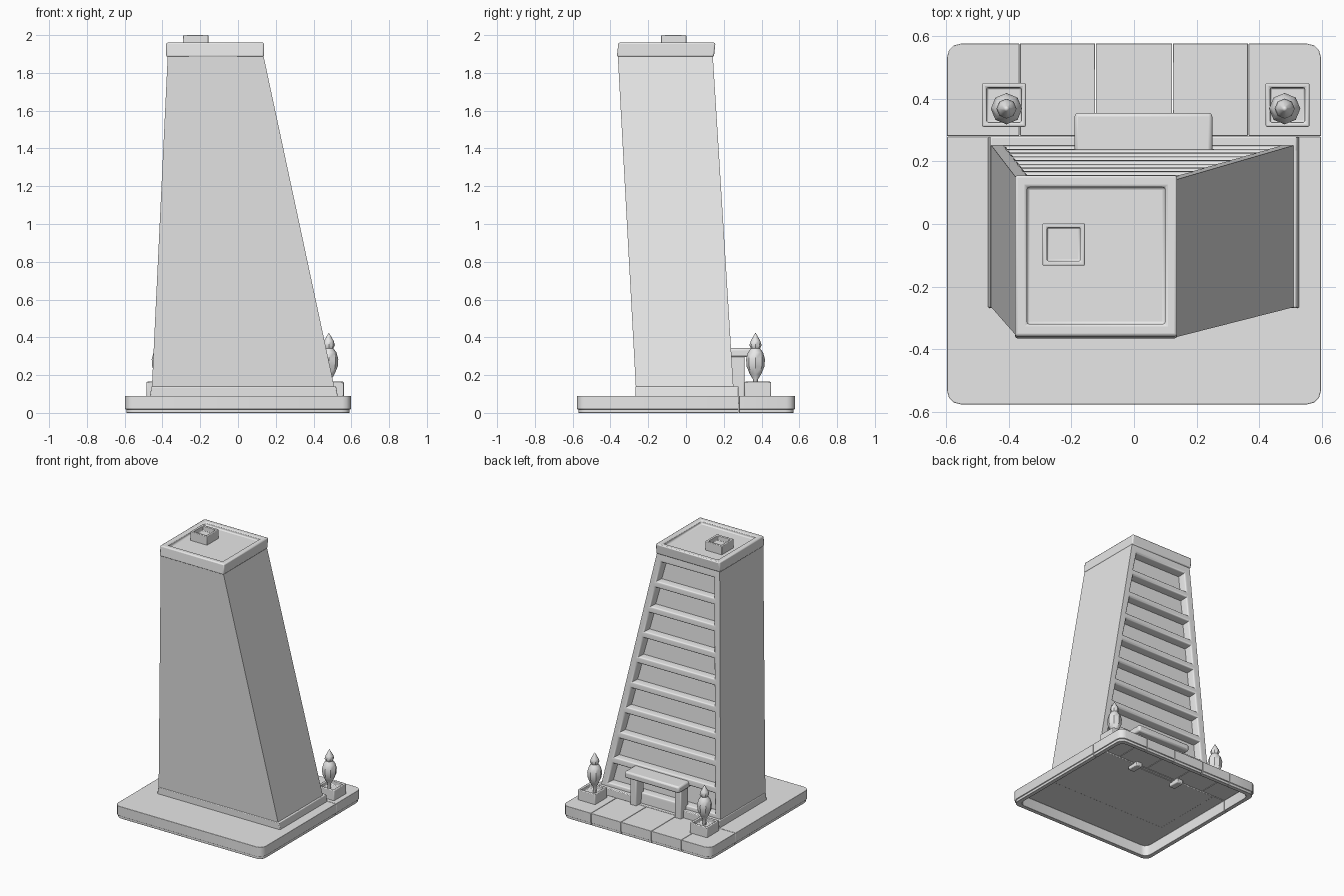
import bpy, bmesh, math
from mathutils import Vector

if "Cube" in bpy.data.objects:
    bpy.data.objects.remove(bpy.data.objects["Cube"])

stone = bpy.data.materials.new("plain_grey")
stone.use_nodes = True
GREY = (0.8, 0.8, 0.8, 1)
stone.diffuse_color = GREY
stone.node_tree.nodes["Principled BSDF"].inputs["Base Color"].default_value = GREY


def finish(name, bm, bevel=0.0):
    bmesh.ops.recalc_face_normals(bm, faces=bm.faces)
    mesh = bpy.data.meshes.new(name)
    bm.to_mesh(mesh)
    bm.free()
    mesh.materials.append(stone)
    ob = bpy.data.objects.new(name, mesh)
    bpy.context.collection.objects.link(ob)
    if bevel:
        mod = ob.modifiers.new("bevel", 'BEVEL')
        mod.width, mod.segments = bevel, 2
        mod.limit_method, mod.angle_limit = 'ANGLE', math.radians(40)
    bpy.ops.object.select_all(action='DESELECT')
    ob.select_set(True)
    bpy.context.view_layer.objects.active = ob
    bpy.ops.object.shade_smooth_by_angle(angle=math.radians(40))


def add_box(bm, x0, x1, y0, y1, z0, z1):
    for v in bmesh.ops.create_cube(bm, size=1)["verts"]:
        v.co = Vector((x0 if v.co.x < 0 else x1, y0 if v.co.y < 0 else y1,
                       z0 if v.co.z < 0 else z1))


def box(name, *dims, bevel=0.0):
    bm = bmesh.new()
    add_box(bm, *dims)
    finish(name, bm, bevel)


def tray(name, x0, x1, y0, y1, z0, z1, rim, depth, bevel, flare=0.0):
    """Block with a sunken top."""
    bm = bmesh.new()
    add_box(bm, x0, x1, y0, y1, z0, z1)
    for v in bm.verts:
        if v.co.z > (z0 + z1) / 2:
            v.co.y += flare
    top = max(bm.faces, key=lambda f: f.calc_center_median().z)
    bmesh.ops.inset_region(bm, faces=[top], thickness=rim)
    bmesh.ops.inset_individual(bm, faces=[top], thickness=0.001, depth=-depth)
    finish(name, bm, bevel)


def rounded_outline(inset):
    """Base outline with rounded corners."""
    hx, hy, r = 0.597 - inset, 0.576 - inset, 0.045
    points = []
    for q, (sx, sy) in enumerate(((1, 1), (-1, 1), (-1, -1), (1, -1))):
        for k in range(4):
            a = math.radians(90 * q + 30 * k)
            points.append((sx * (hx - r) + r * math.cos(a), sy * (hy - r) + r * math.sin(a)))
    return points


def stack_loops(bm, levels):
    """Walls through base outlines given as (inset, height)."""
    loops = [[bm.verts.new((x, y, z)) for x, y in rounded_outline(inset)] for inset, z in levels]
    for a, b in zip(loops, loops[1:]):
        for i in range(len(a)):
            j = (i + 1) % len(a)
            bm.faces.new((a[i], a[j], b[j], b[i]))
    bm.faces.new(loops[0])
    bm.faces.new(loops[-1])


def paving(name, x0, x1, y0, y1):
    """Piece of the hollow base, trimmed to the given bounds."""
    bm = bmesh.new()
    stack_loops(bm, ((0, 0.09), (0, 0.02), (0.006, 0.018), (0.006, 0), (0.036, 0), (0.036, 0.078)))
    for co, no in (((x0, 0, 0), (-1, 0, 0)), ((x1, 0, 0), (1, 0, 0)),
                   ((0, y0, 0), (0, -1, 0)), ((0, y1, 0), (0, 1, 0))):
        bmesh.ops.bisect_plane(bm, geom=bm.verts[:] + bm.edges[:] + bm.faces[:],
                               plane_co=co, plane_no=no, clear_outer=True)
        bmesh.ops.holes_fill(bm, edges=[e for e in bm.edges if e.is_boundary], sides=0)
    finish(name, bm, 0.002)


# Base: main slab and a row of paving slabs behind, open underneath
SEAM, GAP = 0.28, 0.0012
paving("base_slab", -1, 1, -1, SEAM - GAP)
joints = [-1, -0.365, -0.123, 0.123, 0.365, 1]
for i, (a, b) in enumerate(zip(joints, joints[1:])):
    paving(f"paving_slab_{i + 1}", a + GAP, b - GAP, SEAM + GAP, 1)

# Tower: leaning, tapered shell with a sunken bay on each floor at the back
FLOORS, STEP, TOP = 9, 0.19, 1.855
levels = [0.074] + [TOP - STEP * i for i in range(FLOORS, -1, -1)] + [1.89]
bm = bmesh.new()
rings = []
for z in levels:
    t = (z - 0.09) / 1.8
    left, right = -0.458 + 0.086 * t, 0.52 - 0.385 * t
    front, back = -0.263 - 0.098 * t, 0.254 - 0.112 * t
    outline = [(left, front), (right, front), (right, back),
               (right - 0.026, back), (left + 0.026, back), (left, back)]
    rings.append([bm.verts.new((x, y, z)) for x, y in outline])
bays = []
for row, (a, b) in enumerate(zip(rings, rings[1:])):
    for i in range(6):
        j = (i + 1) % 6
        face = bm.faces.new((a[i], a[j], b[j], b[i]))
        if i == 3 and 0 < row <= FLOORS:
            bays.append(face)
bm.faces.new(rings[0][::-1])
bm.faces.new(rings[-1])
bmesh.ops.recalc_face_normals(bm, faces=bm.faces)
bmesh.ops.inset_individual(bm, faces=bays, thickness=0.032)
lips = [e for f in bays for e in f.edges]
bmesh.ops.inset_individual(bm, faces=bays, thickness=0.004, depth=-0.06)
bmesh.ops.bevel(bm, geom=lips, offset=0.012, segments=3, profile=0.5, affect='EDGES')
finish("tower", bm)

# Plinth with sloping ends, split at the entrance behind
bm = bmesh.new()
add_box(bm, -0.468, 0.53, -0.268, 0.24, 0.074, 0.14)
for x0, x1 in ((-0.468, -0.13), (0.19, 0.53)):
    add_box(bm, x0, x1, 0.2, 0.279, 0.074, 0.14)
for v in bm.verts:
    if v.co.z > 0.1:
        v.co.x *= 0.98
finish("plinth", bm, 0.005)

# Roof cap and rooftop vent
tray("roof_cap", -0.38, 0.138, -0.366, 0.148, 1.885, 1.96, 0.054, 0.025, 0.008, flare=0.008)
tray("roof_vent", -0.292, -0.157, -0.133, 0.003, 1.93, 2.0, 0.021, 0.035, 0.004)

# Entrance canopy and posts
box("canopy", -0.19, 0.25, 0.2, 0.355, 0.295, 0.343, bevel=0.012)
for side, x in (("right", -0.15), ("left", 0.21)):
    box(side + "_canopy_post", x - 0.025, x + 0.025, 0.22, 0.31, 0.05, 0.3, bevel=0.006)

# Planters with two-tier shrubs
PROFILE = [(0.012, 0.11), (0.012, 0.175), (0.03, 0.205), (0.047, 0.245), (0.05, 0.285),
           (0.04, 0.32), (0.024, 0.342), (0.032, 0.358), (0.026, 0.38), (0.009, 0.41)]
SIDES = 8
for side, x, lean in (("right", -0.415, 0.008), ("left", 0.49, -0.009)):
    y = 0.38
    tray(side + "_planter", x - 0.07, x + 0.07, y - 0.07, y + 0.07,
         0.085, 0.165, 0.021, 0.03, 0.005)
    cx, cy = x + lean, y - 0.012
    bm = bmesh.new()
    rows = [[bm.verts.new((cx + r * math.cos(k * math.tau / SIDES),
                           cy + r * math.sin(k * math.tau / SIDES), z))
             for k in range(SIDES)] for r, z in PROFILE]
    tip = bm.verts.new((cx, cy, 0.425))
    for k in range(SIDES):
        n = (k + 1) % SIDES
        for a, b in zip(rows, rows[1:]):
            bm.faces.new((a[k], a[n], b[n], b[k]))
        bm.faces.new((rows[-1][k], rows[-1][n], tip))
    bm.faces.new(rows[0][::-1])
    finish(side + "_shrub", bm)
